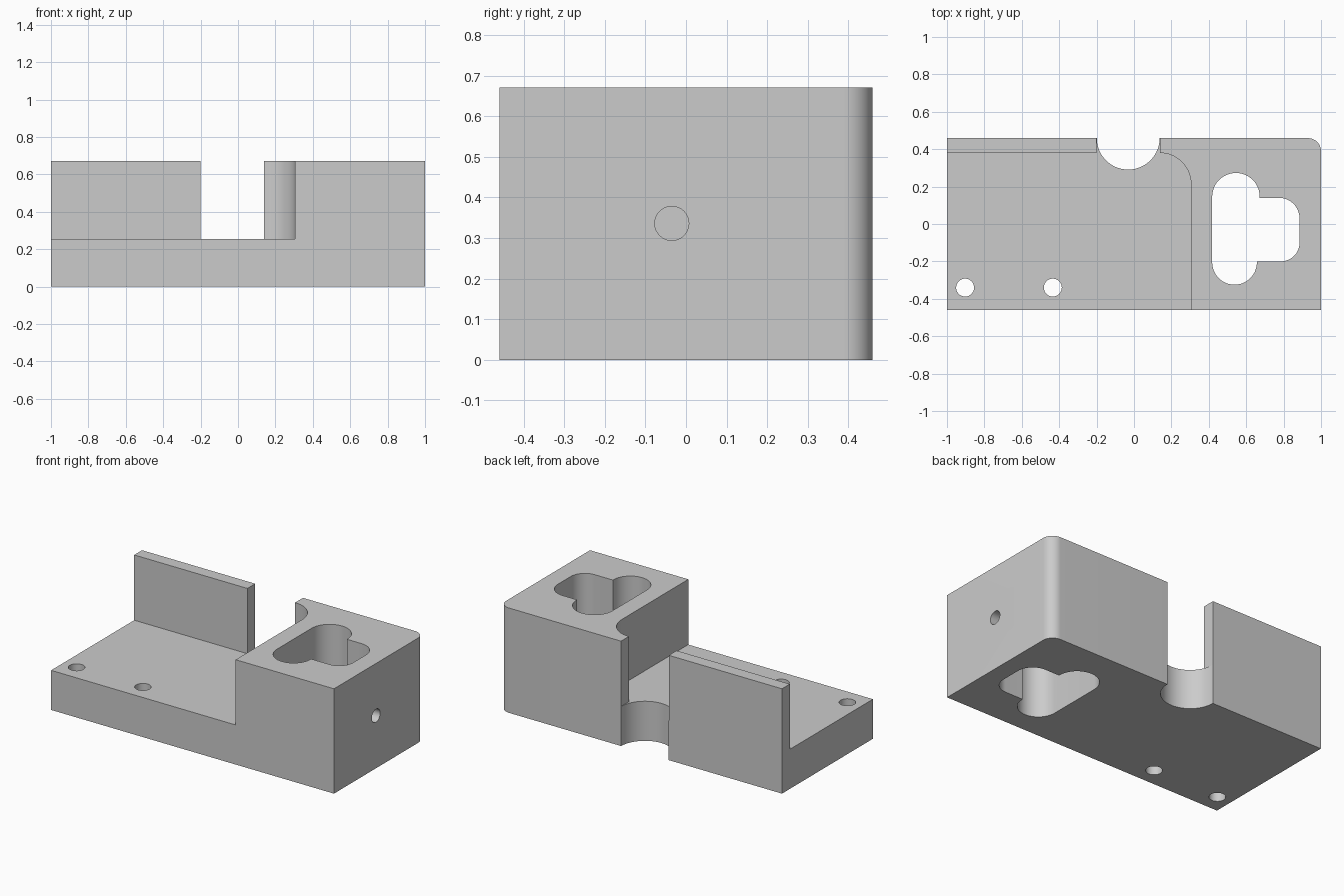
import bpy, bmesh
from math import cos, sin, radians

if "Cube" in bpy.data.objects:
    bpy.data.objects.remove(bpy.data.objects["Cube"])

W, D, H, FLOOR = 1.0, 0.459, 0.67, 0.253


def arc(cx, cy, r, a0, a1, n=24):
    """Points along an arc, angles in degrees."""
    return [(cx + r * cos(radians(a0 + (a1 - a0) * i / n)),
             cy + r * sin(radians(a0 + (a1 - a0) * i / n))) for i in range(n + 1)]


def prism(name, pts, z0, z1):
    """Extrude a closed xy outline from z0 to z1."""
    bm = bmesh.new()
    face = bm.faces.new([bm.verts.new((x, y, z0)) for x, y in pts])
    ext = bmesh.ops.extrude_face_region(bm, geom=[face])
    top = [v for v in ext["geom"] if isinstance(v, bmesh.types.BMVert)]
    bmesh.ops.translate(bm, verts=top, vec=(0, 0, z1 - z0))
    bmesh.ops.recalc_face_normals(bm, faces=bm.faces)
    me = bpy.data.meshes.new(name)
    bm.to_mesh(me)
    bm.free()
    ob = bpy.data.objects.new(name, me)
    bpy.context.collection.objects.link(ob)
    return ob


# Solid body: rounded back right corner and half-round notch in the back
notch_x, notch_r = -0.031, 0.168
outline = [(-W, -D), (W, -D)]
outline += arc(W - 0.07, D - 0.07, 0.07, 0, 90, 12)
outline += arc(notch_x, D, notch_r, 0, -180, 40)
outline += [(-W, D)]
body = prism("bracket_body", outline, 0, H)

cutters = []

# Open tray above the floor, leaving the thin back wall and the tall block
right, left = notch_x + notch_r + 0.001, notch_x - notch_r - 0.001
r = 0.305 - right
tray = [(-1.3, -0.8), (0.305, -0.8)]
tray += arc(right, 0.38 - r, r, 0, 90)
tray += [(right, 0.8), (left, 0.8), (left, 0.38), (-1.3, 0.38)]
cutters.append(prism("tray_cutter", tray, FLOOR, 1))

# Through pocket: upright slot with a rounded side lobe
pocket = arc(0.545, 0.146, 0.127, 180, 0)
pocket += [(0.672, 0.14)]
pocket += arc(0.775, 0.03, 0.11, 90, 0, 16)
pocket += arc(0.785, -0.1, 0.1, 0, -90, 16)
pocket += [(0.657, -0.2)]
pocket += arc(0.5375, -0.205, 0.1195, 0, -180)
cutters.append(prism("pocket_cutter", pocket, -0.2, 1))

# Two floor screw holes
for x in (-0.903, -0.434):
    cutters.append(prism("screw_hole_cutter", arc(x, -0.34, 0.048, 0, 360, 32)[:-1], -0.2, 0.5))

# Side hole from the right face into the pocket
side = prism("side_hole_cutter", arc(0, 0, 0.042, 0, 360, 32)[:-1], 0.75, 1.2)
side.rotation_euler = (0, radians(90), 0)
side.location = (0, -0.035, 0.336)
cutters.append(side)

# Apply the cuts
bpy.context.view_layer.objects.active = body
body.select_set(True)
for c in cutters:
    c.hide_render = True
    m = body.modifiers.new("cut", "BOOLEAN")
    m.operation, m.solver, m.object = "DIFFERENCE", "EXACT", c
    bpy.ops.object.modifier_apply(modifier=m.name)
    bpy.data.objects.remove(c)

bpy.ops.object.shade_smooth_by_angle(angle=radians(30))
